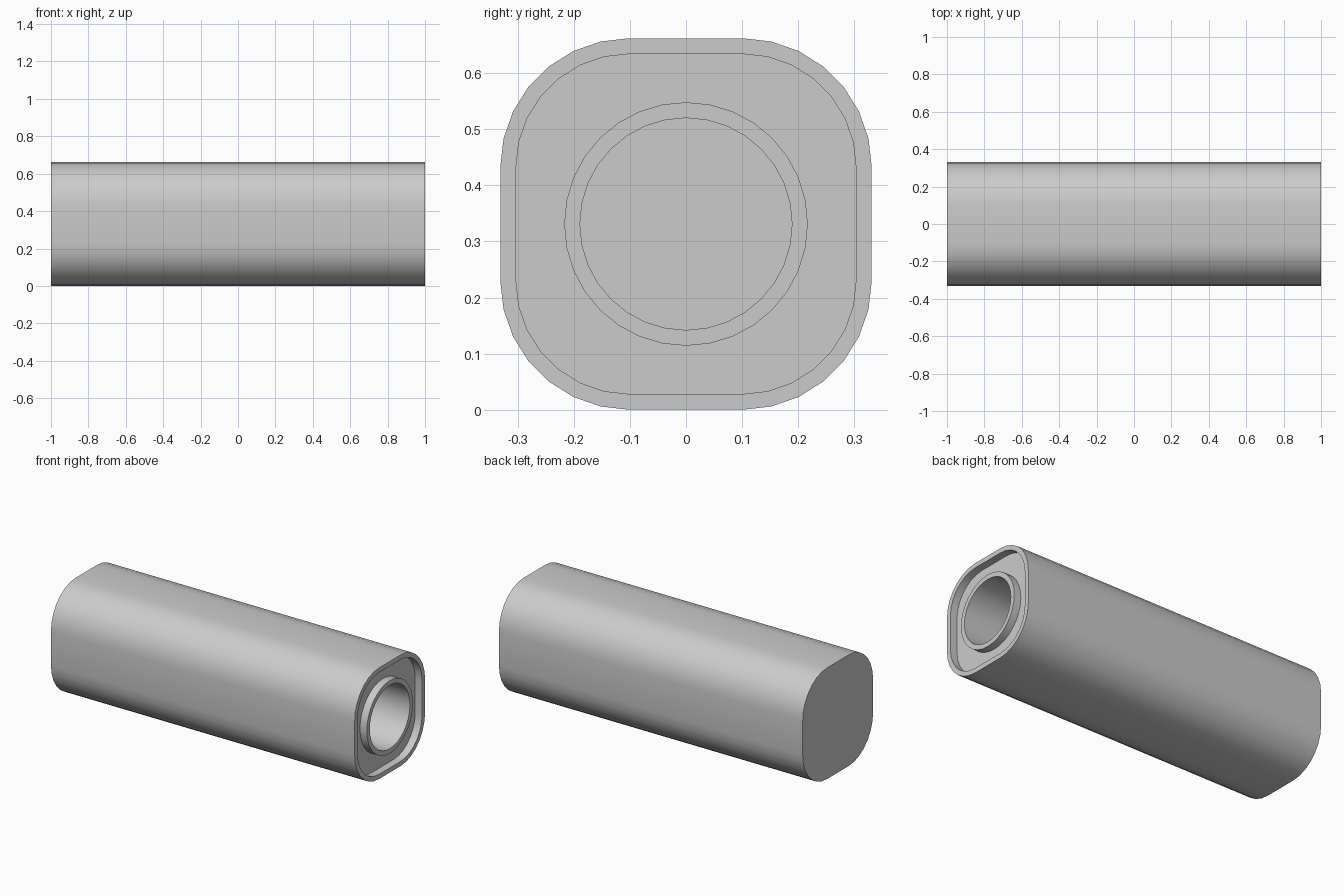
import bpy, bmesh
from math import sin, cos, radians

if "Cube" in bpy.data.objects:
    bpy.data.objects.remove(bpy.data.objects["Cube"])

HALF = 0.331      # half of the body's width and height
CORNER = 0.23     # corner radius
WALL = 0.028
DEPTH = 0.045     # end recess


def rounded_square(inset):
    c, r = HALF - CORNER, CORNER - inset
    pts = []
    for k, (sy, sz) in enumerate(((1, 1), (-1, 1), (-1, -1), (1, -1))):
        for j in range(8):
            a = radians(90 * k + 90 * j / 7)
            pts.append((sy * c + r * cos(a), sz * c + r * sin(a)))
    return pts


def circle(r):
    return [(r * cos(radians(11.25 * i)), r * sin(radians(11.25 * i))) for i in range(32)]


# Sections followed from the closed end, over the rim and collar, into the bore
sections = [
    (-1, rounded_square(0)),
    (1, rounded_square(0)),
    (1, rounded_square(WALL)),
    (1 - DEPTH, rounded_square(WALL)),
    (1 - DEPTH, circle(0.217)),
    (1, circle(0.217)),
    (1, circle(0.189)),
    (-0.95, circle(0.189)),
]

bm = bmesh.new()
loops = [[bm.verts.new((x, y, z + HALF)) for y, z in pts] for x, pts in sections]
for a, b in zip(loops, loops[1:]):
    for i in range(32):
        j = (i + 1) % 32
        bm.faces.new((a[i], a[j], b[j], b[i]))

# Closed end and bore bottom
bm.faces.new(loops[0])
bm.faces.new(loops[-1])
bmesh.ops.recalc_face_normals(bm, faces=bm.faces)

mesh = bpy.data.meshes.new("hollow_body")
bm.to_mesh(mesh)
bm.free()
body = bpy.data.objects.new("hollow_body", mesh)
bpy.context.collection.objects.link(body)
bpy.context.view_layer.objects.active = body
body.select_set(True)
bpy.ops.object.shade_smooth_by_angle(angle=radians(30))
